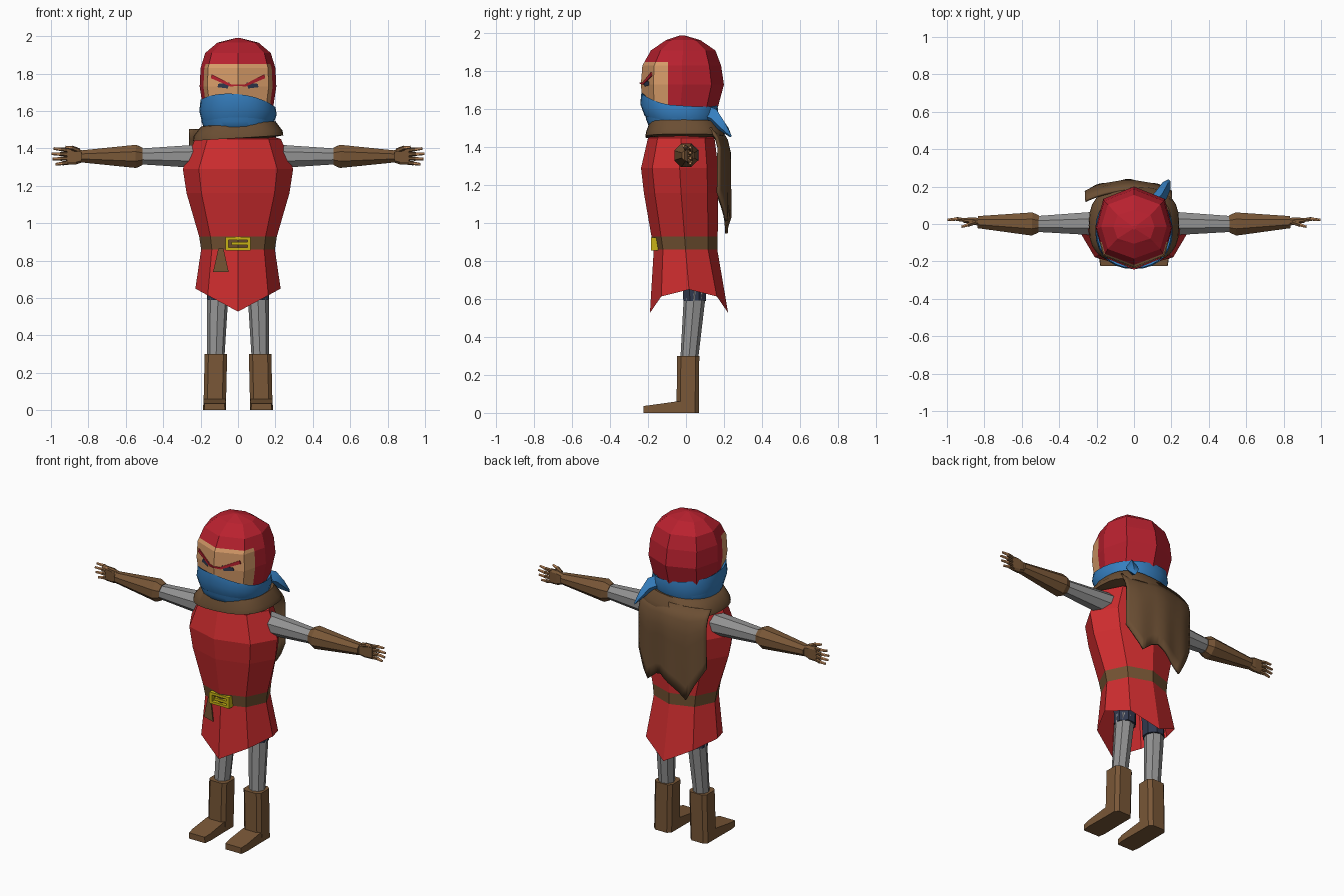
import bpy, bmesh, math
from mathutils import Vector as V

if "Cube" in bpy.data.objects:
    bpy.data.objects.remove(bpy.data.objects["Cube"])

COL = {
    "tunic red": (.62, .026, .028), "hood red": (.48, .015, .028), "skin": (.68, .33, .14),
    "scarf blue": (.036, .21, .52), "cape brown": (.145, .076, .033), "leather brown": (.19, .095, .038),
    "belt brown": (.17, .085, .032), "mail grey": (.29, .29, .29), "buckle yellow": (.58, .45, .008),
    "dark navy": (.03, .04, .075)}
MATS = {}
for n, c in COL.items():
    MATS[n] = bpy.data.materials.new(n)
    MATS[n].diffuse_color = (*c, 1)


def add(name, bm, mats, smooth=False, thick=0):
    bmesh.ops.recalc_face_normals(bm, faces=bm.faces)
    me = bpy.data.meshes.new(name)
    bm.to_mesh(me)
    bm.free()
    for m in ([mats] if isinstance(mats, str) else mats):
        me.materials.append(MATS[m])
    if smooth:
        me.polygons.foreach_set("use_smooth", [True] * len(me.polygons))
        me.set_sharp_from_angle(angle=math.radians(50))
    ob = bpy.data.objects.new(name, me)
    bpy.context.collection.objects.link(ob)
    if thick:
        mod = ob.modifiers.new("thickness", "SOLIDIFY")
        mod.thickness, mod.offset = thick, 0
    return ob


def loft_bm(rings, caps=(True, True), loop=False):
    bm = bmesh.new()
    vs = [[bm.verts.new(p) for p in r] for r in rings]
    n = len(rings[0])
    for a, b in zip(vs, vs[1:] + (vs[:1] if loop else [])):
        for i in range(n):
            j = (i + 1) % n
            bm.faces.new((a[i], a[j], b[j], b[i]))
    if not loop:
        if caps[0]:
            bm.faces.new(vs[0])
        if caps[1]:
            bm.faces.new(vs[-1])
    return bm


def octagon(z, rx, yf, yb, kx=.71, ky=.71):
    """Eight-sided level ring with a corner at front, back and sides."""
    c, r = (yf + yb) / 2, (yb - yf) / 2
    pts = []
    for i in range(8):
        a = i * math.pi / 4
        s, t = math.sin(a), -math.cos(a)
        if i % 2:
            s, t = math.copysign(kx, s), math.copysign(ky, t)
        pts.append(V((rx * s, c + r * t, z)))
    return pts


def tube(name, pts, radii, mat, n=8):
    q = (V(pts[-1]) - V(pts[0])).to_track_quat('Z', 'Y')
    rings = [[V(p) + q @ V((r * math.cos(math.tau * (i + .5) / n), r * math.sin(math.tau * (i + .5) / n), 0))
              for i in range(n)] for p, r in zip(pts, radii)]
    return add(name, loft_bm(rings), mat)


def box(name, lo, hi, mat):
    rings = [[(lo[0], lo[1], z), (hi[0], lo[1], z), (hi[0], hi[1], z), (lo[0], hi[1], z)] for z in (lo[2], hi[2])]
    return add(name, loft_bm(rings), mat)


def plate(name, pts, mat):
    bm = bmesh.new()
    f = bm.faces.new([bm.verts.new(p) for p in pts])
    ext = bmesh.ops.extrude_face_region(bm, geom=[f])["geom"]
    bmesh.ops.translate(bm, verts=[g for g in ext if isinstance(g, bmesh.types.BMVert)], vec=(0, .007, 0))
    return add(name, bm, mat)


# head: hood with a face area cut into its front
rings = [octagon(*r, kx=.8, ky=.7) for r in (
    (1.48, .15, -.17, .12), (1.6, .185, -.225, .165), (1.73, .205, -.238, .2), (1.83, .2, -.23, .185),
    (1.91, .175, -.185, .155), (1.965, .11, -.105, .075), (1.99, .01, -.03, -.01))]
bm = loft_bm(rings)
for co, no in (((0, -.095, 0), (0, 1, 0)), ((0, 0, 1.85), (0, 0, 1))):
    bmesh.ops.bisect_plane(bm, geom=bm.verts[:] + bm.edges[:] + bm.faces[:], plane_co=co, plane_no=no)
for f in bm.faces:
    c = f.calc_center_median()
    f.material_index = int(c.y < -.1 and c.z < 1.85)
add("head", bm, ("hood red", "skin"))

# eyes and slanted brows lying on the two front face planes
EYE = ((.045, 1.752), (.105, 1.745), (.11, 1.727), (.055, 1.72))
BROW = ((.0, 1.742), (.035, 1.742), (.14, 1.795), (.145, 1.775), (.04, 1.73), (.0, 1.735))
for s, side in ((-1, "left"), (1, "right")):
    for nm, shape, mat, off in (("eye", EYE, "dark navy", .003), ("brow", BROW, "hood red", .005)):
        plate(f"{nm}_{side}", [(s * x, -.239 + .41 * x - off, z) for x, z in shape], mat)


# wraps around the neck: closed bands with a section that varies with angle
def band(name, mat, section, n=28, k=1.0):
    rings = []
    for i in range(n):
        a = math.tau * i / n
        s, t = math.sin(a), -math.cos(a)
        s, t = math.copysign(abs(s) ** k, s), math.copysign(abs(t) ** k, t)
        rings.append([(rx * s, cy + ry * t, z) for rx, ry, cy, z in section(-t, s)])
    add(name, loft_bm(rings, loop=True), mat, True)


def upper_scarf(f, s):   # f: 1 at front, -1 at back
    top = 1.64 + .05 * max(f, 0) ** 2 - .02 * s - .015 * max(-f, 0)
    low = 1.54 + .025 * max(f, 0) ** 2 - .01 * max(-f, 0)
    return ((.185, .185, -.035, top - .01), (.2, .2, -.035, top), (.207, .206, -.035, (top + low) / 2),
            (.192, .188, -.03, low), (.16, .155, -.03, low + .01))


def lower_scarf(f, s):
    top = 1.6 + .02 * f
    return ((.16, .16, -.03, top), (.197, .19, -.03, top - .015), (.196, .185, -.025, 1.545),
            (.178, .168, -.022, 1.495), (.14, .14, -.02, 1.485))


def collar(f, s):
    d = .015 * s
    return ((.15, .15, -.01, 1.53), (.2, .18, -.012, 1.53 + d), (.238, .205, -.006, 1.48 + d),
            (.242, .208, -.006, 1.455 + d), (.17, .17, -.01, 1.455))


band("scarf_upper", "scarf blue", upper_scarf, k=.9)
band("scarf_lower", "scarf blue", lower_scarf, k=.9)
band("cape_collar", "cape brown", collar, k=.75)

# scarf tail sticking out behind
tail = []
for x, y, z, w, h in ((.09, .10, 1.575, .02, .05), (.15, .16, 1.55, .025, .05),
                      (.175, .205, 1.5, .02, .03), (.19, .235, 1.46, .005, .008)):
    tail.append([(x - w, y + w, z), (x, y, z + h), (x + w, y - w, z), (x, y, z - h)])
add("scarf_tail", loft_bm(tail), "scarf blue", True)

# ragged cape hanging down the back
HEM = ((-.26, 1.15), (-.2, 1.04), (-.15, .945), (-.07, 1.01), (.01, 1.07), (.05, 1.06), (.11, 1.01), (.15, 1.07), (.2, 1.16))
bm = bmesh.new()
rows = []
for r in range(8):
    v = r / 7
    row = []
    for i in range(25):
        t = i / 24 * (len(HEM) - 1)
        j = min(int(t), len(HEM) - 2)
        a, b = HEM[j], HEM[j + 1]
        x, low = a[0] + (b[0] - a[0]) * (t - j), a[1] + (b[1] - a[1]) * (t - j)
        u = (x + .03) / .23
        y = .228 - .055 * u * u - .05 * max(0, 1 - v * 5) + .006 * math.cos(u * 9) * v
        row.append(bm.verts.new((x, y, 1.5 + (low - 1.5) * v)))
    rows.append(row)
for a, b in zip(rows, rows[1:]):
    for i in range(24):
        bm.faces.new((a[i], a[i + 1], b[i + 1], b[i]))
add("cape", bm, "cape brown", True, .014)

# tunic with belt stripe and pointed hem, open below
rings = [octagon(*r) for r in (
    (1.48, .12, -.12, .1), (1.45, .23, -.2, .15), (1.29, .295, -.237, .17), (1.16, .275, -.222, .17),
    (.93, .208, -.182, .167), (.86, .197, -.17, .165), (.65, .228, -.19, .222))]
for i, p in enumerate(rings[-1]):
    p.z = .65 - .123 * (1 - abs(math.sin(i * math.pi / 4)))
bm = loft_bm(rings, (True, False))
for f in bm.faces:
    f.material_index = int(.86 < f.calc_center_median().z < .93)
add("tunic", bm, ("tunic red", "belt brown"))

# belt end and buckle
plate("belt_end", [(-.105, -.146, .865), (-.078, -.157, .865), (-.05, -.174, .74), (-.133, -.146, .74)], "belt brown")
for nm, x0, x1, z0, z1 in (("top", -.068, .068, .91, .925), ("bottom", -.068, .068, .855, .87),
                           ("left", -.068, -.05, .87, .91), ("right", .05, .068, .87, .91),
                           ("prong", -.035, .05, .882, .898)):
    box("buckle_" + nm, (x0, -.185, z0), (x1, -.13, z1), "buckle yellow")

# limbs, built once per side
ZA = 1.357
for s, side in ((-1, "left"), (1, "right")):
    tube("sleeve_" + side, [(s * .18, .003, ZA), (s * .53, 0, ZA)], (.07, .045), "mail grey")
    tube("glove_cuff_" + side, [(s * .51, 0, ZA), (s * .545, 0, ZA), (s * .835, .01, ZA)],
         (.05, .067, .035), "leather brown")
    palm = [[(s * x, y + a * hy, ZA + b * hz) for a, b in ((-1, -.7), (-.4, -1), (.4, -1), (1, -.7), (1, .7), (.4, 1), (-.4, 1), (-1, .7))]
            for x, y, hy, hz in ((.82, .01, .022, .028), (.865, .017, .018, .043), (.915, .02, .012, .044))]
    add("palm_" + side, loft_bm(palm), "leather brown")
    for i, tip in enumerate((.975, .992, .997, .985)):
        o = i - 1.5
        a, c = V((s * .905, .02, ZA + o * .022)), V((s * tip, .022, ZA + o * .028))
        b = a.lerp(c, .5) + V((0, .006, 0))
        tube(f"finger_glove_{side}_{i}", [a, b], (.0115, .011), "leather brown", 6)
        tube(f"finger_tip_{side}_{i}", [b, c], (.0095, .007), "skin", 6)
    tube("thumb_" + side, [(s * .85, .01, ZA + .03), (s * .89, -.005, ZA + .046)], (.014, .012), "leather brown", 6)
    tube("thumb_tip_" + side, [(s * .885, -.004, ZA + .045), (s * .922, -.015, ZA + .05)], (.01, .007), "skin", 6)

    # legs
    tube("shorts_" + side, [(s * .105, .045, .59), (s * .1, .04, .85)], (.064, .07), "dark navy")
    tube("leg_" + side, [(s * .12, .015, .26), (s * .108, .048, .64)], (.046, .058), "mail grey")

    # boots: chamfered shaft plus a wedge foot
    def shaft(z, h, y0, y1, cx, c=.02):
        return [(s * cx + x, y, z) for x, y in ((-h + c, y0), (h - c, y0), (h, y0 + c), (h, y1 - c),
                                                (h - c, y1), (-h + c, y1), (-h, y1 - c), (-h, y0 + c))]
    add("boot_shaft_" + side, loft_bm([shaft(0, .06, -.05, .068, .125), shaft(.3, .06, -.047, .07, .118)]), "leather brown")
    foot = [[(s * .125 - h, y, 0), (s * .125 + h, y, 0), (s * .125 + h * .97, y, z), (s * .125 - h * .97, y, z)]
            for y, h, z in ((.03, .06, .065), (-.05, .06, .06), (-.18, .062, .042), (-.225, .055, .036))]
    add("boot_foot_" + side, loft_bm(foot), "leather brown")

for m in bpy.data.materials:
    if m.users and not m.is_grease_pencil:
        m.use_nodes = True
        m.node_tree.nodes["Principled BSDF"].inputs["Base Color"].default_value = m.diffuse_color
